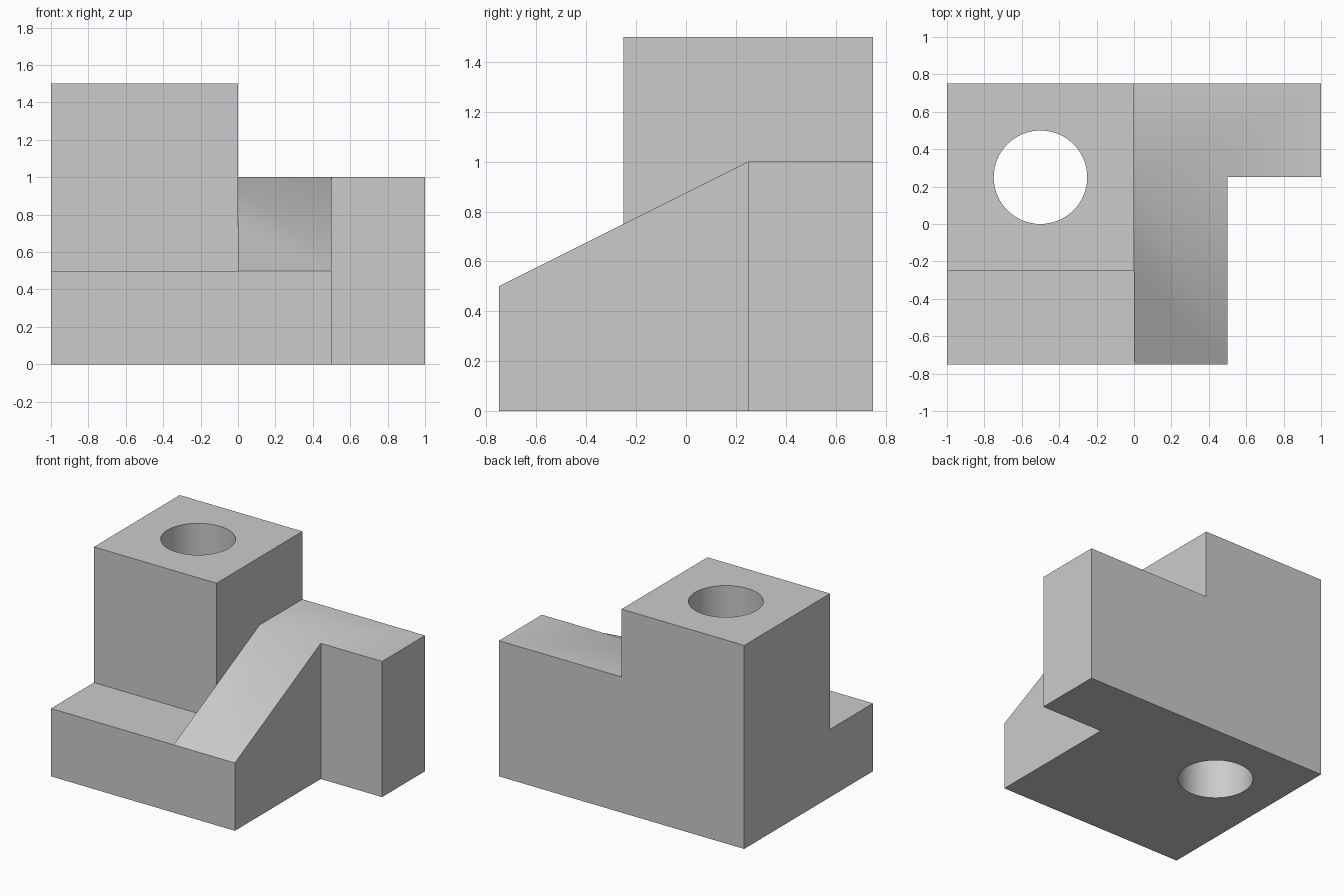
import bpy
import bmesh
import math

if "Cube" in bpy.data.objects:
    bpy.data.objects.remove(bpy.data.objects["Cube"], do_unlink=True)

grey = bpy.data.materials.new("plain grey")
grey.use_nodes = True
colour = (0.6, 0.6, 0.6, 1)
grey.diffuse_color = colour
grey.node_tree.nodes["Principled BSDF"].inputs["Base Color"].default_value = colour


def extrude_profile(name, profile, x0, x1):
    """Solid made by sweeping a (y, z) profile from x0 to x1."""
    bm = bmesh.new()
    face = bm.faces.new([bm.verts.new((x0, y, z)) for y, z in profile])
    swept = bmesh.ops.extrude_face_region(bm, geom=[face])["geom"]
    verts = [v for v in swept if isinstance(v, bmesh.types.BMVert)]
    bmesh.ops.translate(bm, verts=verts, vec=(x1 - x0, 0, 0))
    bmesh.ops.recalc_face_normals(bm, faces=bm.faces)
    mesh = bpy.data.meshes.new(name)
    bm.to_mesh(mesh)
    bm.free()
    mesh.materials.append(grey)
    obj = bpy.data.objects.new(name, mesh)
    bpy.context.collection.objects.link(obj)
    return obj


def combine(body, other, operation):
    """Apply a boolean to the body and remove the second solid."""
    mod = body.modifiers.new(operation, 'BOOLEAN')
    mod.operation = operation
    mod.solver = 'EXACT'
    mod.object = other
    bpy.context.view_layer.objects.active = body
    bpy.ops.object.modifier_apply(modifier=mod.name)
    bpy.data.objects.remove(other, do_unlink=True)


FRONT, BACK = -0.75, 0.75

# Tower with a low step in front of it
block = extrude_profile("machined_block", [
    (FRONT, 0), (BACK, 0), (BACK, 1.5), (-0.25, 1.5), (-0.25, 0.5), (FRONT, 0.5)], -1, 0)

# Sloping ramp beside the tower, levelling off at the back
ramp = extrude_profile("ramp", [
    (FRONT, 0), (BACK, 0), (BACK, 1), (0.25, 1), (FRONT, 0.5)], 0, 0.5)

# Side arm at the back
arm = extrude_profile("side_arm", [(0.25, 0), (BACK, 0), (BACK, 1), (0.25, 1)], 0.5, 1)

combine(block, ramp, 'UNION')
combine(block, arm, 'UNION')

# Round hole through the tower
bpy.ops.mesh.primitive_cylinder_add(vertices=64, radius=0.25, depth=4, location=(-0.5, 0.25, 0.75))
drill = bpy.context.object
drill.hide_render = True
drill.data.materials.append(grey)
combine(block, drill, 'DIFFERENCE')

# Merge coplanar faces, then smooth only the hole and the gentle bend
bm = bmesh.new()
bm.from_mesh(block.data)
bmesh.ops.remove_doubles(bm, verts=bm.verts, dist=0.0001)
bmesh.ops.dissolve_limit(bm, angle_limit=math.radians(1), verts=bm.verts, edges=bm.edges)
bm.to_mesh(block.data)
bm.free()

bpy.ops.object.select_all(action='DESELECT')
block.select_set(True)
bpy.context.view_layer.objects.active = block
bpy.ops.object.shade_smooth_by_angle(angle=math.radians(30))
